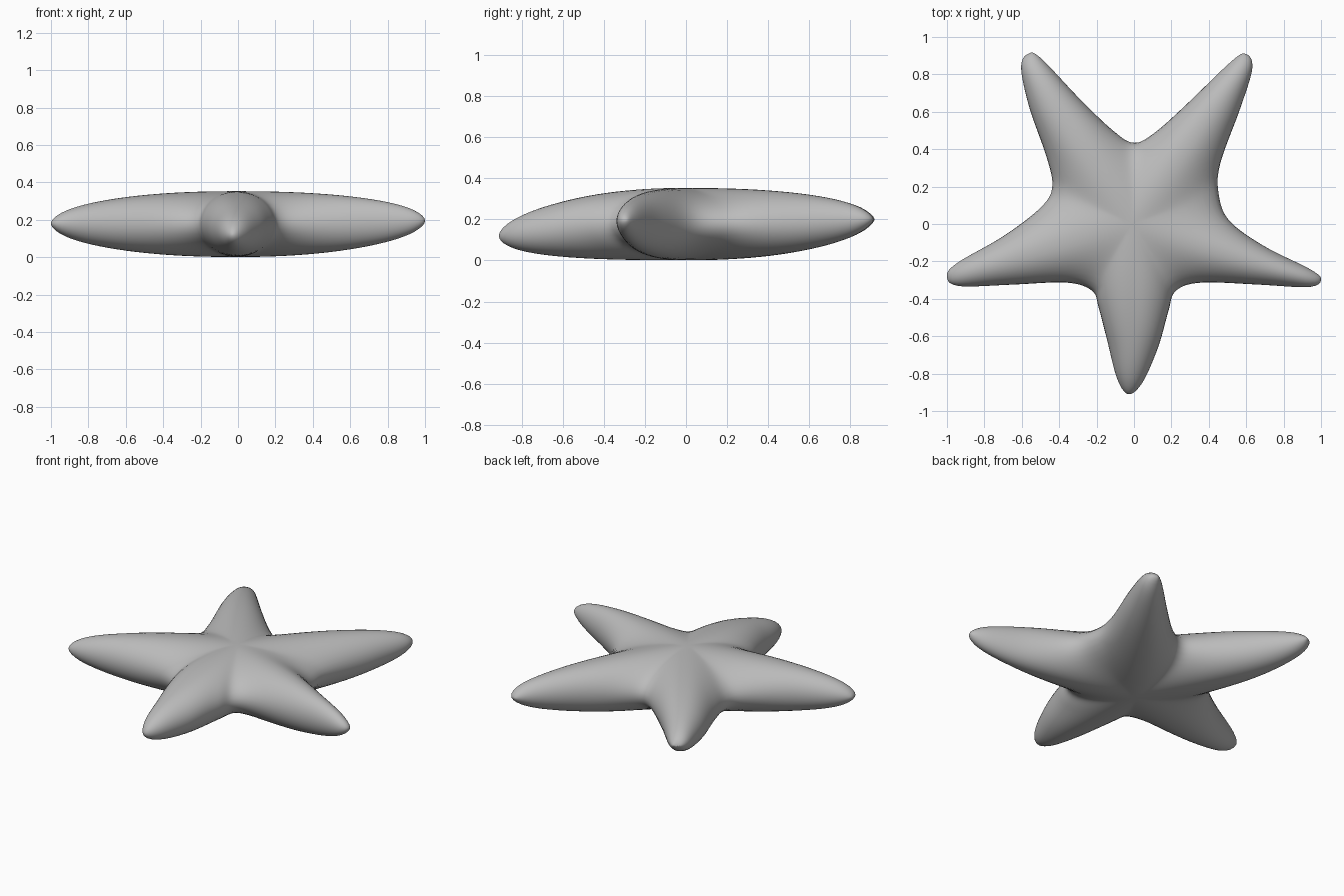
import bpy
import bmesh
import math
from mathutils import Vector

if "Cube" in bpy.data.objects:
    bpy.data.objects.remove(bpy.data.objects["Cube"], do_unlink=True)

# Outline, counterclockwise: each arm is valley, two side points, shoulder, tip,
# shoulder, two side points; the next arm's valley closes it.
ARMS = [
    [(.225, -.36), (.36, -.315), (.67, -.325), (.94, -.338),
     (1, -.295), (.94, -.24), (.7, -.12), (.51, .02)],
    [(.455, .17), (.465, .33), (.57, .62), (.635, .84),
     (.595, .91), (.52, .87), (.28, .64), (.11, .49)],
    [(0, .437), (-.11, .5), (-.29, .67), (-.5, .89),
     (-.565, .91), (-.605, .84), (-.56, .62), (-.47, .36)],
    [(-.44, .2), (-.5, .09), (-.7, -.065), (-.95, -.21),
     (-1, -.28), (-.94, -.333), (-.65, -.325), (-.36, -.315)],
    [(-.225, -.36), (-.19, -.45), (-.145, -.62), (-.09, -.83),
     (-.03, -.91), (.045, -.85), (.13, -.66), (.185, -.47)],
]
TIP_HEIGHTS = [.195, .2, .2, .18, .12]
HALF_THICKNESS = .177
STEPS = 8        # samples in each outline segment
COLUMNS = 40     # vertices around an arm section
CENTRE = Vector((-.01, 0))

outline = [Vector(p) for arm in ARMS for p in arm]


def spline(i, t):
    """Point on the smooth closed outline, between control points i and i + 1."""
    a, b, c, d = (outline[(i + k) % len(outline)] for k in (-1, 0, 1, 2))
    m, n = (c - a) / 2, (d - b) / 2
    return ((2*t**3 - 3*t**2 + 1) * b + (t**3 - 2*t**2 + t) * m
            + (3*t**2 - 2*t**3) * c + (t**3 - t**2) * n)


def edge_pairs(first):
    """Matching points on both sides of an arm, from its valleys to its tip."""
    pairs = []
    for seg in range(4):
        for step in range(STEPS):
            t = step / STEPS
            if seg == 3:
                t = 1 - (1 - t) ** 2
            pairs.append((spline(first + seg, t), spline(first + 7 - seg, 1 - t)))
    tip = outline[first + 4]
    return pairs + [(tip, tip)]


def arm_rings(index):
    """Elliptical sections: folded around the body centre first, then across the arm."""
    pairs = edge_pairs(index * 8)
    tip = pairs[-1][0]
    length = (tip - CENTRE).length
    rings = []
    for j, (right, left) in enumerate(pairs):
        s = min(1, j / (len(pairs) * .55))
        ridge = CENTRE.lerp((right + left) / 2, s * s * (3 - 2 * s))
        f = min(1, (ridge - CENTRE).length / length)
        if j == len(pairs) - 1:
            f = 1
        half = HALF_THICKNESS * math.sqrt(1 - f ** 2.1)
        middle = HALF_THICKNESS + (TIP_HEIGHTS[index] - HALF_THICKNESS) * f * f
        ring = []
        for k in range(COLUMNS):
            angle = math.tau * k / COLUMNS
            across = math.cos(angle)
            p = ridge.lerp(right if across > 0 else left, abs(across))
            ring.append((p.x, p.y, middle + half * math.sin(angle)))
        rings.append(ring)
    return rings


# Star body: five lofted arms welded along the valleys
bm = bmesh.new()
for index in range(len(ARMS)):
    rings = [[bm.verts.new(co) for co in ring] for ring in arm_rings(index)]
    for low, high in zip(rings, rings[1:]):
        for k in range(COLUMNS):
            n = (k + 1) % COLUMNS
            bm.faces.new((low[k], low[n], high[n], high[k]))
bmesh.ops.remove_doubles(bm, verts=bm.verts, dist=.0005)
bmesh.ops.recalc_face_normals(bm, faces=bm.faces)
mesh = bpy.data.meshes.new("starfish_body")
bm.to_mesh(mesh)
bm.free()
body = bpy.data.objects.new("starfish_body", mesh)
bpy.context.collection.objects.link(body)

# Soften the valley seams and the ridges
soften = body.modifiers.new("soften", 'SMOOTH')
soften.factor = .5
soften.iterations = 5

# Plain grey skin
grey = bpy.data.materials.new("plain_grey")
grey.use_nodes = True
colour = (.5, .5, .5, 1)
grey.diffuse_color = colour
grey.node_tree.nodes["Principled BSDF"].inputs["Base Color"].default_value = colour
mesh.materials.append(grey)

bpy.context.view_layer.objects.active = body
body.select_set(True)
bpy.ops.object.shade_smooth()
